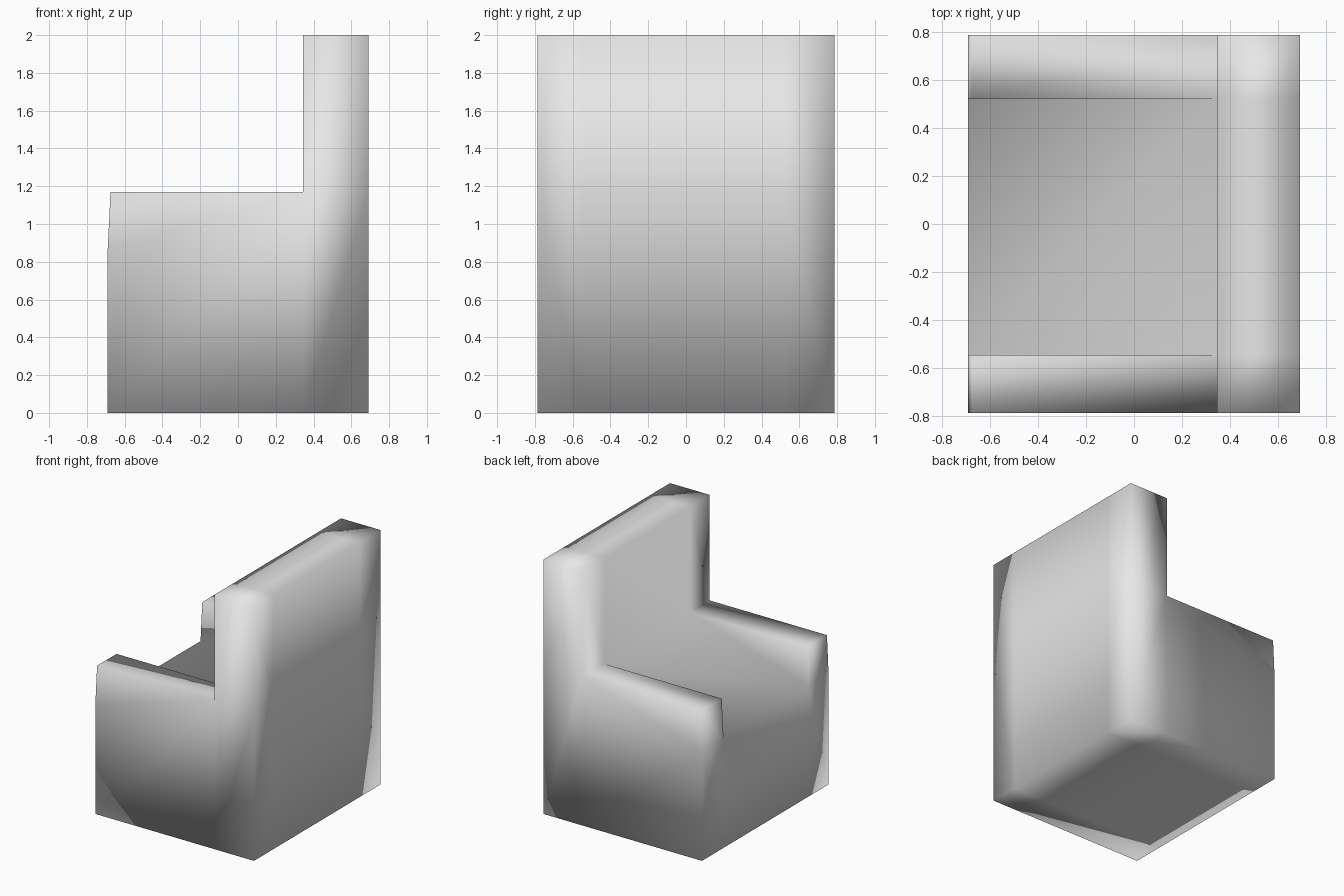
import bpy, bmesh

cube = bpy.data.objects.get("Cube")
if cube:
    bpy.data.objects.remove(cube, do_unlink=True)

# Main dimensions; the seat opening faces -x
FRONT, BACKREST, REAR = -0.69, 0.345, 0.69
SIDES = (-0.787, -0.545, 0.52, 0.787)
SEAT_FRONT, ARM_TOP, TOP = 0.86, 1.17, 2.0

# Side profiles (x, z) of the blocks, each ordered around its outline
base = [(FRONT, 0), (BACKREST, 0), (BACKREST, ARM_TOP), (FRONT, SEAT_FRONT)]
rear = [(BACKREST, 0), (REAR, 0), (REAR, ARM_TOP), (BACKREST, ARM_TOP)]
backrest = [(BACKREST, ARM_TOP), (REAR, ARM_TOP), (REAR, TOP), (BACKREST, TOP)]
arm = [(FRONT, SEAT_FRONT), (BACKREST, ARM_TOP), (FRONT + 0.015, ARM_TOP)]

# Collect block faces; faces shared by two blocks cancel out
shell = {}


def toggle(face):
    key = frozenset(face)
    if key in shell:
        del shell[key]
    else:
        shell[key] = face


def add_block(profile, y0, y1):
    near = [(x, y0, z) for x, z in profile]
    far = [(x, y1, z) for x, z in profile]
    toggle(near)
    toggle(far[::-1])
    for i in range(len(profile)):
        j = (i + 1) % len(profile)
        toggle([near[j], near[i], far[i], far[j]])


for strip in range(3):
    y0, y1 = SIDES[strip], SIDES[strip + 1]
    for profile in (base, rear, backrest):
        add_block(profile, y0, y1)
    if strip != 1:
        add_block(arm, y0, y1)

# One continuous, smooth-shaded shell
bm = bmesh.new()
verts = {}
for face in shell.values():
    for co in face:
        if co not in verts:
            verts[co] = bm.verts.new(co)
    bm.faces.new([verts[co] for co in face]).smooth = True
bmesh.ops.recalc_face_normals(bm, faces=bm.faces[:])
mesh = bpy.data.meshes.new("armchair")
bm.to_mesh(mesh)
bm.free()

# Upholstery colour
mat = bpy.data.materials.new("light_grey")
mat.use_nodes = True
colour = (0.8, 0.8, 0.8, 1)
mat.diffuse_color = colour
mat.node_tree.nodes["Principled BSDF"].inputs["Base Color"].default_value = colour
mesh.materials.append(mat)

armchair = bpy.data.objects.new("armchair", mesh)
bpy.context.collection.objects.link(armchair)
